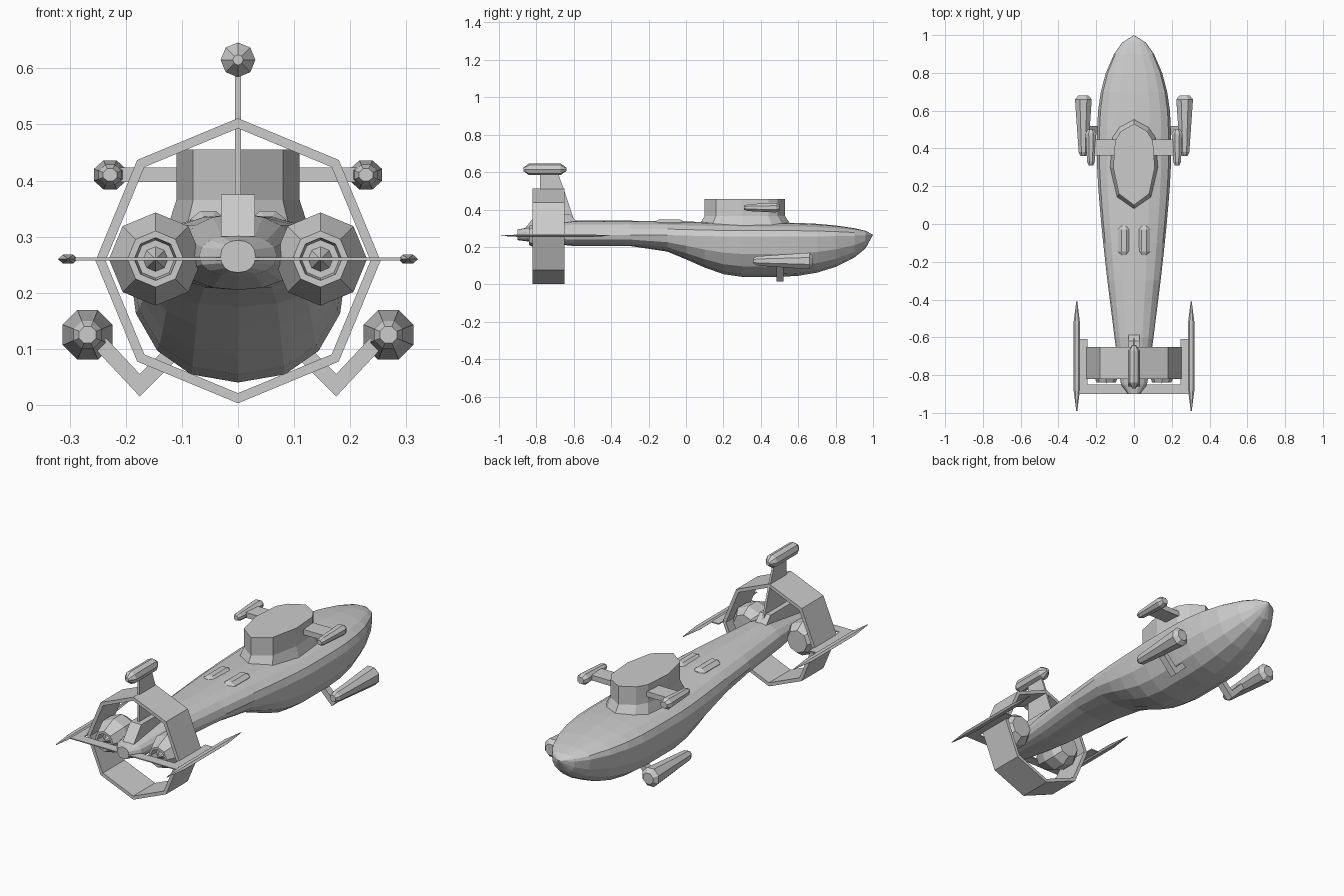
import bpy, bmesh
from math import sin, cos, pi, copysign

if "Cube" in bpy.data.objects:
    bpy.data.objects.remove(bpy.data.objects["Cube"])

GREY = (0.6, 0.6, 0.6, 1)
grey = bpy.data.materials.new("light_grey")
grey.use_nodes = True
grey.diffuse_color = GREY
grey.node_tree.nodes["Principled BSDF"].inputs["Base Color"].default_value = GREY

FLAT_TOP = pi / 8
POINT_TOP = 0


def loft(name, rings, mirror=False, closed=False):
    """Skin equal-sized rings of points; cap the ends unless closed into a loop."""
    bm = bmesh.new()
    rows = [[bm.verts.new(point) for point in ring] for ring in rings]
    pairs = list(zip(rows, rows[1:]))
    if closed:
        pairs.append((rows[-1], rows[0]))
    else:
        bm.faces.new(rows[0])
        bm.faces.new(rows[-1])
    for lower, upper in pairs:
        for i in range(len(lower)):
            bm.faces.new((lower[i - 1], lower[i], upper[i], upper[i - 1]))
    bmesh.ops.remove_doubles(bm, verts=bm.verts, dist=0.0002)
    bmesh.ops.recalc_face_normals(bm, faces=bm.faces)
    mesh = bpy.data.meshes.new(name)
    bm.to_mesh(mesh)
    bm.free()
    mesh.materials.append(grey)
    part = bpy.data.objects.new(name, mesh)
    bpy.context.collection.objects.link(part)
    if mirror:
        part.modifiers.new("mirror", 'MIRROR').use_mirror_merge = False


def lathe(name, x, z, profile, phase=FLAT_TOP, sides=8, flat=1, mirror=False, closed=False):
    """Turn (y, radius) pairs round an axis parallel to y."""
    angles = [phase + 2 * pi * i / sides for i in range(sides)]
    rings = [[(x + radius * sin(a), y, z + radius * flat * cos(a)) for a in angles]
             for y, radius in profile]
    loft(name, rings, mirror, closed)


def pod(name, x, z, aft, fore, aft_radius, fore_radius, chamfer=0.02, tip=0.6, **options):
    """Faceted capsule along y with tapered ends."""
    profile = [(aft, aft_radius * tip), (aft + chamfer, aft_radius),
               (fore - chamfer, fore_radius), (fore, fore_radius * tip)]
    lathe(name, x, z, profile, **options)


def box(name, centre, size, mirror=False):
    cx, cy, cz = centre
    hx, hy, hz = (length / 2 for length in size)
    corners = [(cx - hx, cy - hy), (cx + hx, cy - hy), (cx + hx, cy + hy), (cx - hx, cy + hy)]
    loft(name, [[(x, y, z) for x, y in corners] for z in (cz - hz, cz + hz)], mirror)


def upright_plate(name, outline, thickness):
    """Extrude a (y, z) outline evenly to both sides of the centre plane."""
    loft(name, [[(side * thickness / 2, y, z) for y, z in outline] for side in (-1, 1)])


def hull_section(y):
    """Blunt rounded nose, level deck, deep forward belly and slim tail."""
    nose = max(0, 1 - max(0, 2 * y - 1) ** 2) ** 0.6
    tail = min(1, (y + 1) / 0.4) ** 0.7
    back = max(0, 0.3 - y)
    fade = min(1, back / 0.55)
    belly = 1 - fade * fade * (3 - 2 * fade)
    stern = 0.5 if y < -0.85 else 1
    width = (0.195 - 0.105 * back ** 1.3) * nose * stern
    rise = 0.075 * nose * tail
    drop = (0.05 * tail + 0.01 + 0.155 * belly) * nose
    middle = 0.265 - 0.01 * belly * nose
    section = []
    for i in range(16):
        across, up = (copysign(abs(f) ** 0.88, f) for f in (sin(i * pi / 8), cos(i * pi / 8)))
        section.append((width * across, y, middle + up * (rise if up > 0 else drop)))
    return section


# Hull, with closer sections towards the nose
stations = [-0.9, -0.85, -0.6, -0.3] + [i / 10 for i in range(-1, 10)] + [0.96, 1]
loft("hull", [hull_section(y) for y in stations])

# Conning tower with a flared foot
starboard = [(0, 0.1), (0.08, 0.16), (0.11, 0.3), (0.1, 0.44), (0.07, 0.49), (0, 0.53)]
plan = starboard + [(-x, y) for x, y in starboard[-2:0:-1]]


def tower_ring(z, flare):
    middle = 0.31
    return [(x * flare, middle + (y - middle) * flare, z) for x, y in plan]


loft("tower", [tower_ring(0.31, 1.16), tower_ring(0.365, 1), tower_ring(0.455, 1)])

# Tower arms and their pods
box("tower_arm", (0.14, 0.405, 0.41), (0.16, 0.085, 0.026), mirror=True)
pod("tower_pod", 0.228, 0.41, aft=0.31, fore=0.5, aft_radius=0.022, fore_radius=0.031,
    flat=0.9, mirror=True)

# Deck blisters, half sunk in the hull
pod("deck_blister", 0.053, 0.32, aft=-0.165, fore=-0.01, aft_radius=0.035,
    fore_radius=0.035, flat=0.8, mirror=True)

# Lower pods on bent struts
pod("lower_pod", 0.268, 0.125, aft=0.36, fore=0.68, aft_radius=0.027, fore_radius=0.048,
    mirror=True)
bend = [(0.25, 0.115), (0.175, 0.035), (0.1, 0.11)]
half_depth = 0.02
strut = [(x, z + half_depth) for x, z in bend] + [(x, z - half_depth) for x, z in bend[::-1]]
loft("lower_strut", [[(x, y, z) for x, z in strut] for y in (0.485, 0.52)], mirror=True)

# Octagonal tail shroud
ring_aft, ring_fore, outer, inner = -0.82, -0.65, 0.254, 0.236
lathe("tail_shroud", 0, 0.257,
      [(ring_aft, outer), (ring_fore, outer), (ring_fore, inner), (ring_aft, inner)],
      phase=POINT_TOP, closed=True)

# Thrusters with recessed cones
lathe("thruster", 0.147, 0.26,
      [(-0.66, 0.055), (-0.7, 0.083), (-0.765, 0.083), (-0.84, 0.05), (-0.84, 0.038),
       (-0.8, 0.034), (-0.8, 0.022), (-0.845, 0)], phase=POINT_TOP, mirror=True)

# Tail fin, its sloping root block and top pod
upright_plate("fin_root", [(-0.58, 0.3), (-0.58, 0.33), (-0.62, 0.375), (-0.8, 0.375),
                           (-0.86, 0.3)], thickness=0.06)
upright_plate("tail_fin", [(-0.59, 0.32), (-0.65, 0.5), (-0.69, 0.61), (-0.78, 0.61),
                           (-0.78, 0.32)], thickness=0.01)
pod("fin_pod", 0, 0.615, aft=-0.87, fore=-0.64, aft_radius=0.031, fore_radius=0.031,
    chamfer=0.03, tip=0.3, phase=POINT_TOP)

# Tailplane, side plates and pointed end spindles
thin = 0.005
box("tailplane", (0, -0.875, 0.26), (0.59, 0.05, thin))
box("side_plate", (0.27, -0.74, 0.26), (0.045, 0.26, thin), mirror=True)
pod("end_spindle", 0.303, 0.26, aft=-0.99, fore=-0.41, aft_radius=0.018,
    fore_radius=0.018, chamfer=0.12, tip=0.15, phase=pi / 6, sides=6, flat=0.5, mirror=True)
